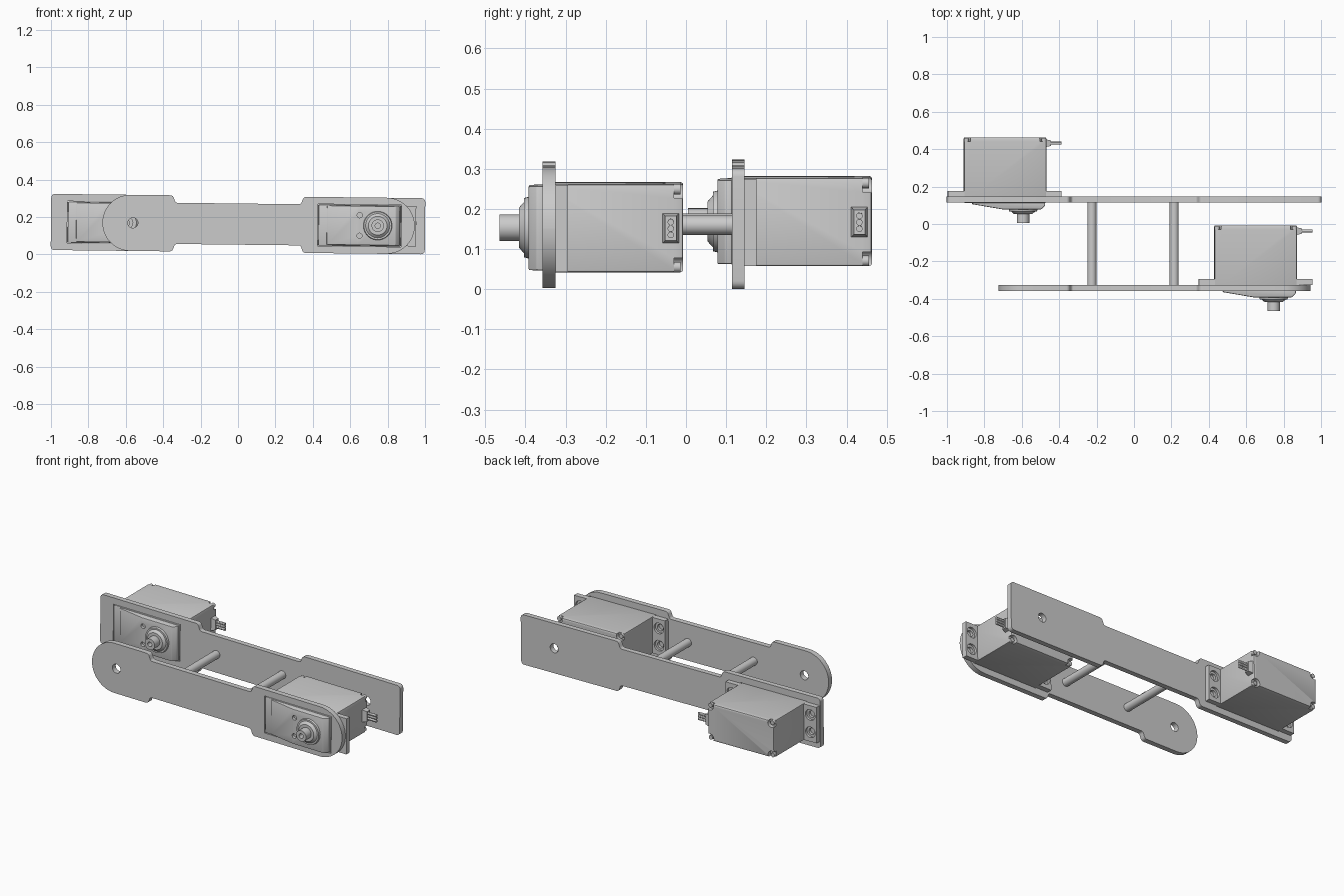
import bpy, bmesh, math
from mathutils import Vector, Matrix

if "Cube" in bpy.data.objects:
    bpy.data.objects.remove(bpy.data.objects["Cube"])

# The whole arm leans very slightly about y
PLACE = Matrix.Translation((0, 0, 0.162)) @ Matrix.Rotation(0.0115, 4, 'Y')


def finish(name, bm, bevel=0.0):
    bmesh.ops.recalc_face_normals(bm, faces=bm.faces)
    if bevel:
        bmesh.ops.bevel(bm, geom=bm.edges[:], offset=bevel, segments=2,
                        profile=0.5, affect='EDGES')
    bm.transform(PLACE)
    me = bpy.data.meshes.new(name)
    bm.to_mesh(me)
    bm.free()
    ob = bpy.data.objects.new(name, me)
    bpy.context.collection.objects.link(ob)
    return ob


def prism(name, pts, y0, y1, bevel=0.0):
    """Outline in x/z pushed from y0 to y1."""
    bm = bmesh.new()
    f = bm.faces.new([bm.verts.new((x, y0, z)) for x, z in pts])
    ext = bmesh.ops.extrude_face_region(bm, geom=[f])['geom']
    bmesh.ops.translate(bm, vec=(0, y1 - y0, 0),
                        verts=[v for v in ext if isinstance(v, bmesh.types.BMVert)])
    return finish(name, bm, bevel)


def side_prism(name, pts, half, bevel=0.0):
    """Outline in x/y, symmetric in z."""
    bm = bmesh.new()
    f = bm.faces.new([bm.verts.new((x, y, -half)) for x, y in pts])
    ext = bmesh.ops.extrude_face_region(bm, geom=[f])['geom']
    bmesh.ops.translate(bm, vec=(0, 0, 2 * half),
                        verts=[v for v in ext if isinstance(v, bmesh.types.BMVert)])
    return finish(name, bm, bevel)


def box(name, x0, x1, y0, y1, half, bevel=0.0):
    return side_prism(name, [(x0, y0), (x1, y0), (x1, y1), (x0, y1)], half, bevel)


def cyl(name, x, z, y0, y1, r0, r1=None, segs=32):
    bm = bmesh.new()
    m = Matrix.Translation((x, (y0 + y1) / 2, z)) @ Matrix.Rotation(math.radians(-90), 4, 'X')
    bmesh.ops.create_cone(bm, cap_ends=True, segments=segs, radius1=r0,
                          radius2=r0 if r1 is None else r1, depth=y1 - y0, matrix=m)
    return finish(name, bm)


def cut(ob, *cutters):
    for c in cutters:
        mod = ob.modifiers.new("cut", 'BOOLEAN')
        mod.operation = 'DIFFERENCE'
        mod.solver = 'EXACT'
        mod.object = c
        bpy.context.view_layer.objects.active = ob
        bpy.ops.object.modifier_apply(modifier=mod.name)
        bpy.data.objects.remove(c, do_unlink=True)


def fillet(corners):
    """Round each (x, z, radius) corner of an outline."""
    out, n = [], len(corners)
    for i, (x, z, r) in enumerate(corners):
        p = Vector((x, z))
        d1 = (Vector(corners[i - 1][:2]) - p).normalized()
        d2 = (Vector(corners[(i + 1) % n][:2]) - p).normalized()
        half = d1.angle(d2) / 2
        c = p + (d1 + d2).normalized() * (r / math.sin(half))
        s, e = p + d1 * (r / math.tan(half)) - c, p + d2 * (r / math.tan(half)) - c
        a0 = math.atan2(s.y, s.x)
        da = (math.atan2(e.y, e.x) - a0 + math.pi) % (2 * math.pi) - math.pi
        k = 12 if r > 0.1 else 5
        out += [(c.x + r * math.cos(a0 + da * j / k), c.y + r * math.sin(a0 + da * j / k))
                for j in range(k + 1)]
    return out


def plate(name, xl, xr, r_end, y0, y1, servo_x, hole_x):
    """Waisted side plate with a servo window and a pivot hole."""
    top = [(xl, .15, r_end), (-.35, .15, .02), (-.335, .11, .015),
           (.335, .11, .015), (.35, .15, .02), (xr, .15, r_end)]
    ob = prism(name, fillet(top + [(x, -z, r) for x, z, r in reversed(top)]), y0, y1)
    cut(ob, box("window", servo_x - .32, servo_x + .126, y0 - .05, y1 + .05, .112),
        cyl("pivot", hole_x, 0, y0 - .05, y1 + .05, .027))
    return ob


def servo(side, dx, dy):
    # Body with notched rear corners
    body = box(side + "_servo_body", .43 + dx, .87 + dx, -.357 + dy, -.007 + dy, .11, .006)
    corners = [(x + dx, z) for x in (.443, .857) for z in (-.097, .097)]
    cut(body, *[cyl("notch", x, z, -.03 + dy, .02 + dy, .026, segs=20) for x, z in corners])
    for x, z in corners:
        cyl(side + "_servo_screw", x, z, -.031 + dy, -.014 + dy, .013, segs=16)

    # Mounting flange with counterbored holes
    flange = box(side + "_servo_flange", .345 + dx, .952 + dx, -.325 + dy, -.294 + dy, .108)
    for x in (.387, .911):
        for z in (-.052, .052):
            cut(flange, cyl("bore", x + dx, z, -.308 + dy, -.28 + dy, .032),
                cyl("hole", x + dx, z, -.34 + dy, -.28 + dy, .019))

    # Sloping front cover
    cover = side_prism(side + "_servo_cover",
                       [(.475 + dx, -.35 + dy), (.475 + dx, -.364 + dy), (.64 + dx, -.392 + dy),
                        (.843 + dx, -.392 + dy), (.864 + dx, -.372 + dy), (.864 + dx, -.35 + dy)],
                       .105, .004)
    cut(cover, *[cyl("dimple", .65 + dx, z, -.42 + dy, -.375 + dy, .014, segs=20)
                 for z in (-.055, .055)])

    # Output boss and hollow shaft
    cyl(side + "_servo_boss", .747 + dx, 0, -.403 + dy, -.38 + dy, .074, .08, 40)
    cyl(side + "_servo_collar", .747 + dx, 0, -.416 + dy, -.40 + dy, .05, .068, 40)
    shaft = cyl(side + "_output_shaft", .747 + dx, 0, -.465 + dy, -.40 + dy, .033)
    cut(shaft, cyl("bore", .747 + dx, 0, -.5 + dy, -.425 + dy, .014, segs=20))

    # Cable outlet: tapered block and three wires
    bm = bmesh.new()
    side_on = Matrix.Rotation(math.radians(90), 4, 'Y')
    bmesh.ops.create_cube(bm, size=1, matrix=Matrix.Translation((.882 + dx, -.038 + dy, 0))
                          @ Matrix.Diagonal((.03, .042, .076, 1)))
    outer = [v for v in bm.verts if v.co.x > .882 + dx]
    for v in outer:
        v.co.y += .007 if v.co.y < -.038 + dy else -.007
        v.co.z *= .8
    finish(side + "_cable_outlet", bm)
    for i in (-1, 0, 1):
        bm = bmesh.new()
        bmesh.ops.create_cone(bm, cap_ends=True, segments=12, radius1=.008, radius2=.008,
                              depth=.07, matrix=Matrix.Translation(
                                  (.918 + dx, -.038 + dy, i * .016)) @ side_on)
        finish(side + "_cable_wire", bm)


plate("front_plate", -.725, .945, .1499, -.357, -.325, .747, -.562)
plate("back_plate", -1.0, 1.0, .02, .115, .146, -.593, .778)
servo("right", 0, 0)
servo("left", -1.34, .47)

# Spacer rods between the plates
for x in (-.225, .215):
    cyl("spacer_rod", x, 0, -.327, .117, .024)

# Smooth round parts, keep hard edges
bpy.ops.object.select_all(action='DESELECT')
for ob in bpy.context.scene.objects:
    ob.select_set(True)
    bpy.context.view_layer.objects.active = ob
bpy.ops.object.shade_smooth_by_angle(angle=math.radians(30))
